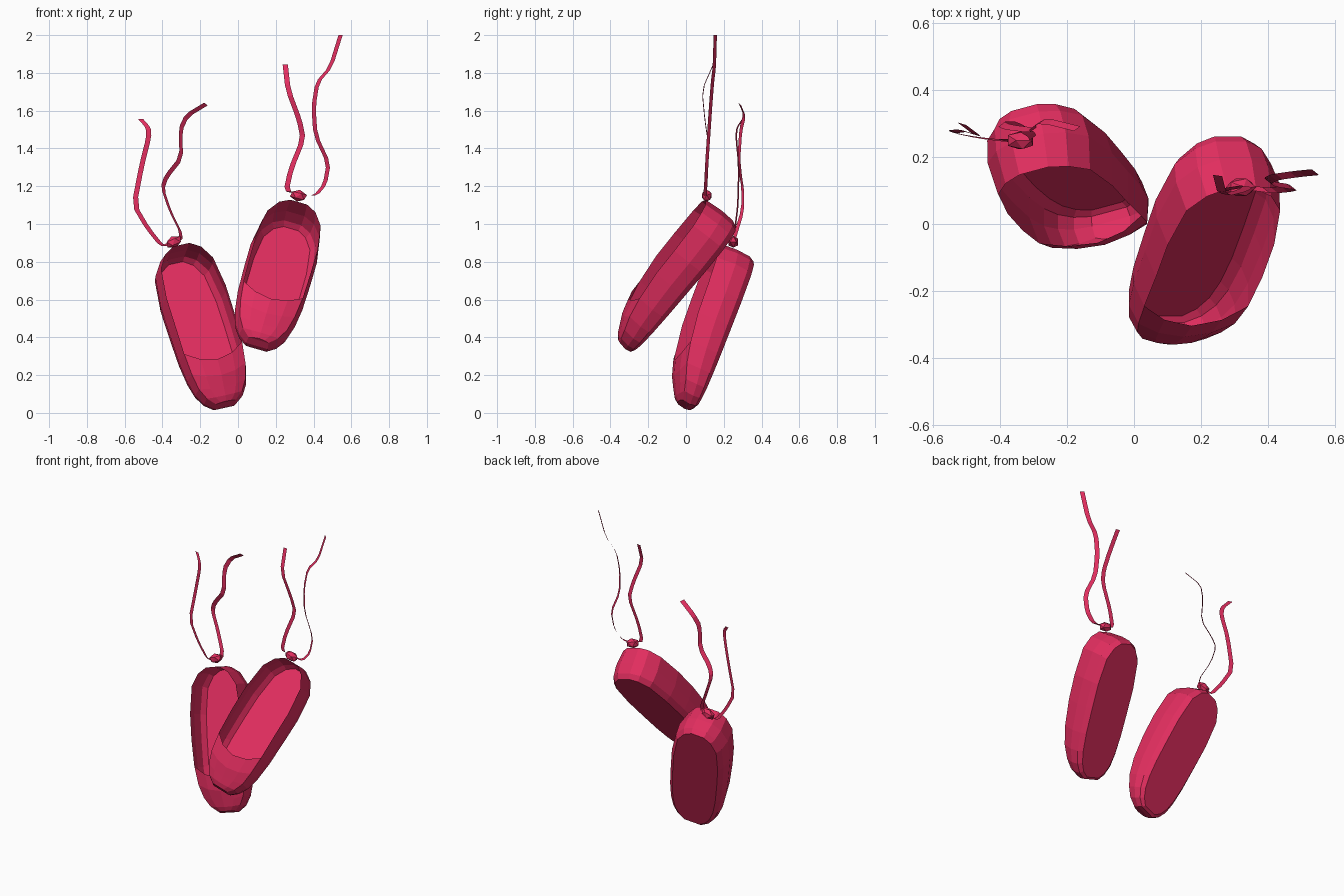
import bpy, bmesh
from mathutils import Vector

old = bpy.data.objects.get("Cube")
if old:
    bpy.data.objects.remove(old, do_unlink=True)

# One crimson satin colour
crimson = bpy.data.materials.new("crimson_satin")
crimson.use_nodes = True
crimson.diffuse_color = (0.76, 0.027, 0.115, 1)
bsdf = crimson.node_tree.nodes["Principled BSDF"]
bsdf.inputs["Base Color"].default_value = crimson.diffuse_color
bsdf.inputs["Roughness"].default_value = 0.8


def finish(bm, name):
    bmesh.ops.recalc_face_normals(bm, faces=bm.faces[:])
    mesh = bpy.data.meshes.new(name)
    bm.to_mesh(mesh)
    bm.free()
    mesh.materials.append(crimson)
    obj = bpy.data.objects.new(name, mesh)
    bpy.context.collection.objects.link(obj)
    return obj


# Slipper stations from heel to toe: distance, half width, wall height
STATIONS = [(0, .05, .215), (.035, .11, .215), (.11, .16, .21), (.28, .182, .205),
            (.44, .182, .2), (.605, .178, .18), (.72, .165, .155), (.8, .143, .125),
            (.855, .108, .105), (.89, .06, .085)]
# Wall levels from rim to sole: height share, width share, length share
LEVELS = [(1, .91, .985), (.5, 1, 1), (.15, .94, .99), (0, .8, .955)]
VAMP = 5  # station where the closed front begins


def slipper(name, heel, toe, facing):
    """Loft a hollow slipper along its sole; facing is where the opening points."""
    heel = Vector(heel)
    along = (Vector(toe) - heel).normalized()
    up = Vector(facing)
    up = (up - along * up.dot(along)).normalized()
    side = up.cross(along)
    bm = bmesh.new()

    def vert(u, w, v):
        return bm.verts.new(heel + along * u + side * w + up * v)

    rings = []
    length, mid = STATIONS[-1][0], .44
    for i, (u, half, high) in enumerate(STATIONS):
        def wall(sign, levels):
            return [vert(mid + (u - mid) * fu, sign * half * fw, high * fv)
                    for fv, fw, fu in levels]
        ring = wall(-1, LEVELS) + wall(1, LEVELS[::-1])
        if i >= VAMP:  # domed vamp with a curved front edge
            fv, fw, fu = LEVELS[0]
            for t in (.55, 0, -.55):
                bend = 1 - t * t
                shift = .075 * bend * (length - u) / (length - STATIONS[VAMP][0])
                ring.append(vert(mid + (u - mid) * fu + shift, t * half * fw,
                                 high + .015 * bend))
        rings.append(ring)

    n = 2 * len(LEVELS)
    for i, (a, b) in enumerate(zip(rings, rings[1:])):
        count = len(a) if i >= VAMP else n - 1
        for j in range(count):
            k = (j + 1) % len(a)
            bm.faces.new((a[j], a[k], b[k], b[j]))
    # Heel wall and toe tip, closed in level strips
    for ring in (rings[0], rings[-1]):
        for j in range(len(LEVELS) - 1):
            bm.faces.new((ring[j], ring[j + 1], ring[n - 2 - j], ring[n - 1 - j]))
    bm.faces.new([rings[-1][0]] + rings[-1][n - 1:])
    return finish(bm, name)


def ribbon(name, points, across, width=.028):
    """Flat strip that follows a rounded path."""
    pts = [Vector(p) for p in points]
    half = Vector(across).normalized() * width / 2
    path = []
    for a, b in zip(pts, pts[1:]):  # corner cutting softens the bends
        path += [a.lerp(b, .2), a.lerp(b, .8)]
    path[0], path[-1] = pts[0], pts[-1]
    bm = bmesh.new()
    rows = [(bm.verts.new(p - half), bm.verts.new(p + half)) for p in path]
    for a, b in zip(rows, rows[1:]):
        bm.faces.new((a[0], a[1], b[1], b[0]))
    return finish(bm, name)


def knot(name, centre, tilt):
    """Small faceted knot."""
    bm = bmesh.new()
    bmesh.ops.create_icosphere(bm, subdivisions=1, radius=1)
    for v in bm.verts:
        v.co = Vector((v.co.x * .048, v.co.y * .03, v.co.z * .032))
    obj = finish(bm, name)
    obj.location = centre
    obj.rotation_euler.y = tilt
    return obj


# Right slipper, lower and turned a little outward
slipper("right_slipper", (-.335, .355, .81), (-.07, .04, .0), (.27, -1, 0))
knot("right_knot", (-.34, .25, .905), -.4)
ribbon("right_outer_ribbon",
       [(-.36, .25, .9), (-.40, .25, .88), (-.48, .26, .98), (-.55, .275, 1.1),
        (-.51, .28, 1.31), (-.472, .265, 1.46), (-.475, .27, 1.51), (-.515, .3, 1.555)],
       (1, -.3, 0))
ribbon("right_inner_ribbon",
       [(-.33, .25, .9), (-.295, .26, .94), (-.36, .3, 1.07), (-.40, .3, 1.19),
        (-.38, .29, 1.25), (-.30, .28, 1.35), (-.305, .29, 1.5), (-.27, .31, 1.575),
        (-.17, .285, 1.635)],
       (.65, .5, -.5))

# Left slipper, higher and leaning forward
slipper("left_slipper", (.285, .275, .99), (.09, -.295, .32), (0, -1, 0))
knot("left_knot", (.32, .11, 1.15), .25)
ribbon("left_inner_ribbon",
       [(.32, .105, 1.16), (.255, .1, 1.175), (.28, .105, 1.29), (.345, .115, 1.45),
        (.325, .1, 1.55), (.265, .085, 1.71), (.25, .145, 1.845)],
       (1, -.15, 0))
ribbon("left_outer_ribbon",
       [(.33, .11, 1.15), (.41, .1, 1.15), (.46, .105, 1.21), (.48, .11, 1.32),
        (.41, .12, 1.47), (.40, .13, 1.62), (.42, .14, 1.75), (.49, .15, 1.83),
        (.543, .155, 2.0)],
       (.75, -.6, 0))
